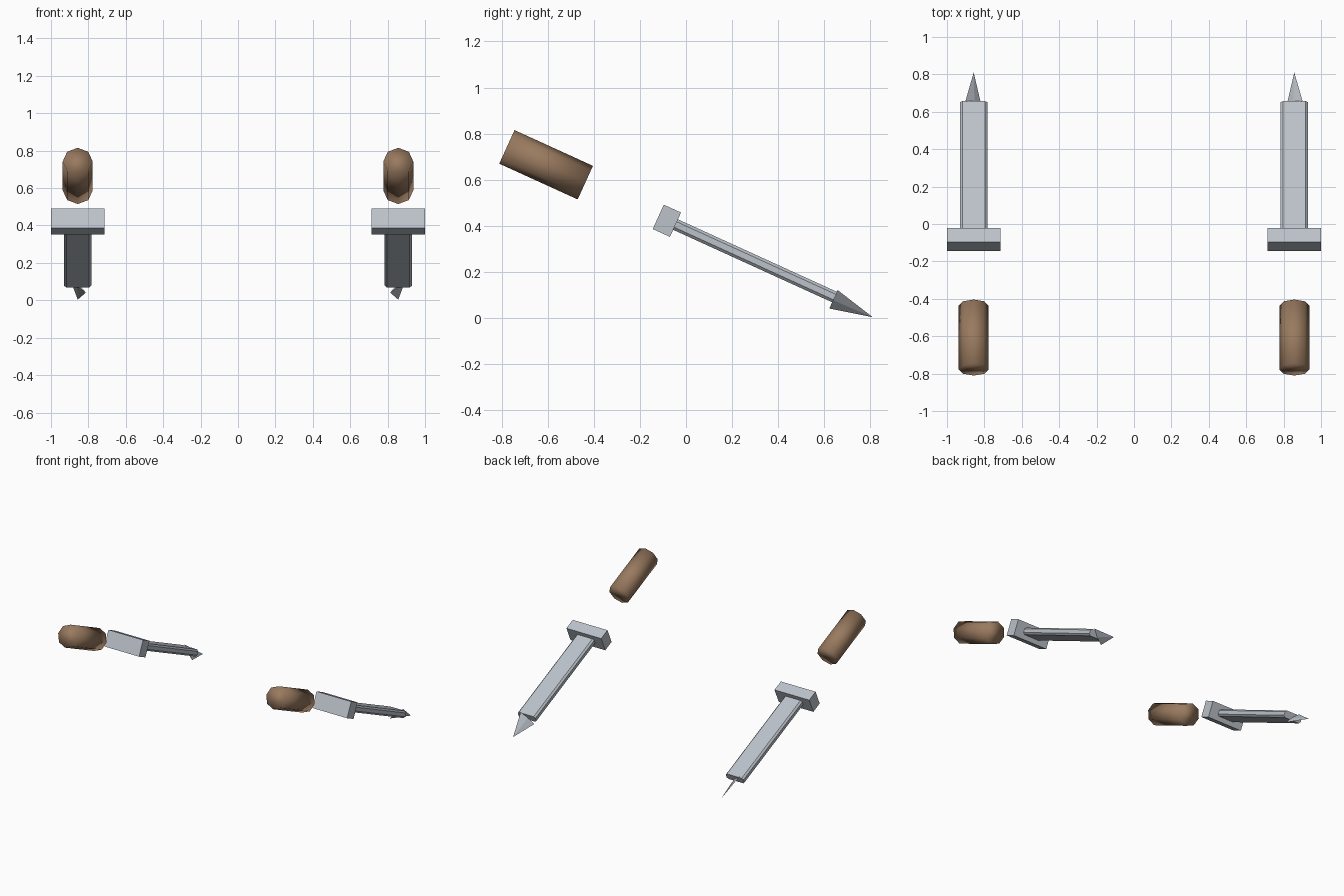
import bpy, bmesh, math
from mathutils import Matrix, Vector

if "Cube" in bpy.data.objects:
    bpy.data.objects.remove(bpy.data.objects["Cube"])

TILT = math.radians(-24.5)


def material(name, rgb):
    m = bpy.data.materials.new(name)
    m.diffuse_color = (*rgb, 1)
    m.use_nodes = True
    m.node_tree.nodes["Principled BSDF"].inputs["Base Color"].default_value = m.diffuse_color
    return m


steel = material("steel", (0.50, 0.54, 0.59))
leather = material("brown leather", (0.32, 0.195, 0.115))


def finish(bm, name, mat, center, smooth=False):
    """Tilt a part (its length runs along local y) and put it in place."""
    bmesh.ops.recalc_face_normals(bm, faces=bm.faces)
    for f in bm.faces:
        f.smooth = smooth
    bm.transform(Matrix.Translation(Vector(center)) @ Matrix.Rotation(TILT, 4, 'X'))
    me = bpy.data.meshes.new(name)
    bm.to_mesh(me)
    bm.free()
    me.materials.append(mat)
    ob = bpy.data.objects.new(name, me)
    bpy.context.collection.objects.link(ob)
    return ob


def box(size):
    bm = bmesh.new()
    bmesh.ops.create_cube(bm, size=1, matrix=Matrix.Diagonal((*size, 1)))
    return bm


for side, label in ((-1, "left"), (1, "right")):
    x = 0.857 * side

    # grip: eight-sided softly shaded cylinder, floating behind the guard
    bm = bmesh.new()
    bmesh.ops.create_cone(bm, cap_ends=True, segments=8, radius1=0.08, radius2=0.08,
                          depth=0.374, matrix=Matrix.Rotation(math.pi / 2, 4, 'X'))
    finish(bm, label + "_grip", leather, (x, -0.607, 0.665), True)

    # crossguard
    finish(box((0.286, 0.082, 0.116)), label + "_guard", steel, (x, -0.083, 0.422))

    # blade: long bar with chamfered lengthwise edges
    bm = box((0.146, 0.765, 0.05))
    long_edges = [e for e in bm.edges
                  if abs(e.verts[0].co.y - e.verts[1].co.y) > 0.5]
    bmesh.ops.bevel(bm, geom=long_edges, offset=0.012, segments=1, affect='EDGES')
    finish(bm, label + "_blade", steel, (x, 0.298, 0.249))

    # point: thin four-sided spike, turned 45 degrees about the blade axis
    bm = bmesh.new()
    spin = Matrix.Rotation(-math.pi / 4 * side, 4, 'Y')
    flat = Matrix.Diagonal((1, 1, 0.1, 1))
    bmesh.ops.create_cone(bm, cap_ends=True, segments=4, radius1=0.062, radius2=0,
                          depth=0.187,
                          matrix=spin @ flat @ Matrix.Rotation(-math.pi / 2, 4, 'X'))
    finish(bm, label + "_point", steel, (x, 0.725, 0.0425))
